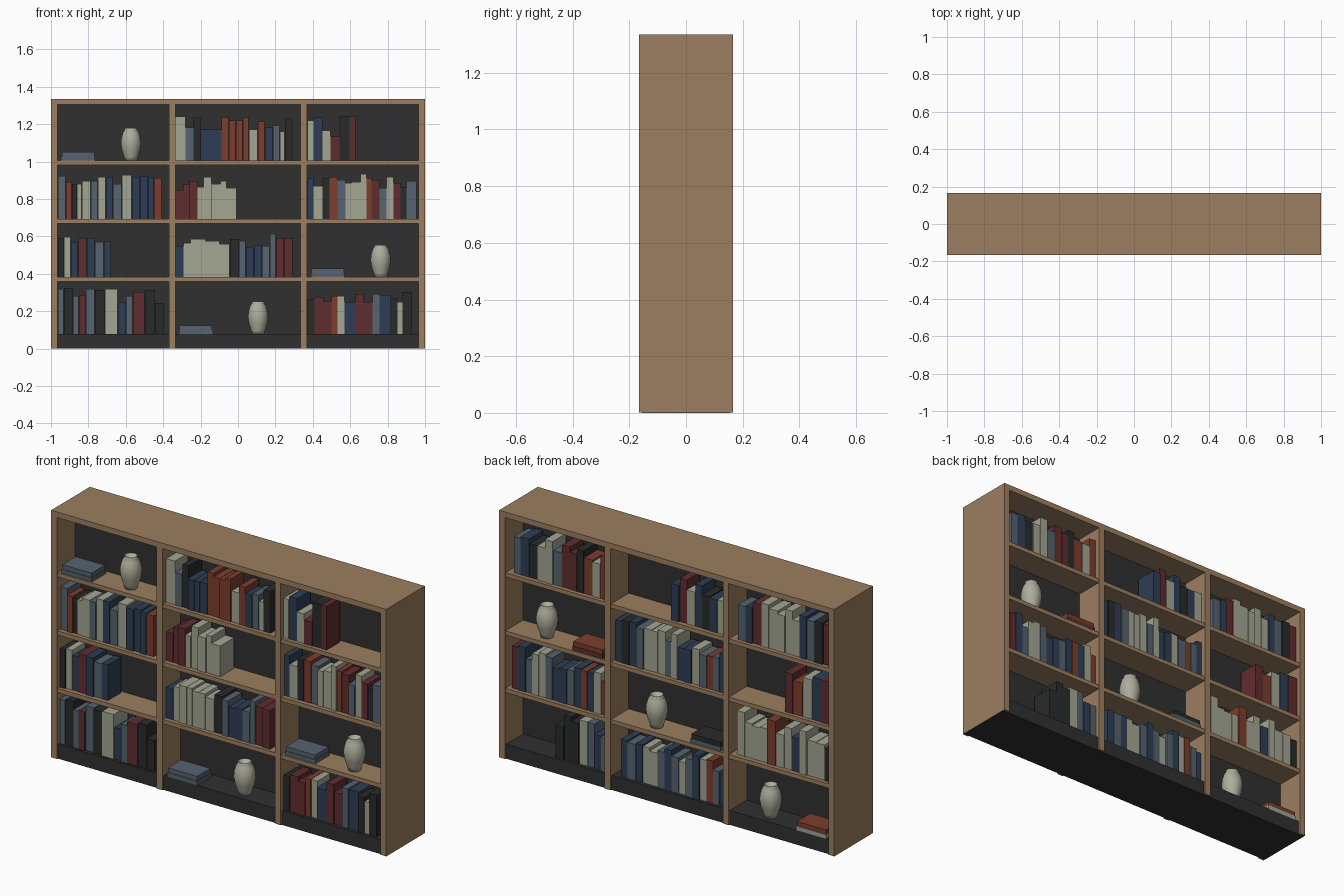
import bpy, bmesh, math, random
from mathutils import Matrix, Vector

if "Cube" in bpy.data.objects:
    bpy.data.objects.remove(bpy.data.objects["Cube"])

random.seed(4)

# flat colours
COLOURS = {
    "w": ("oak wood", (0.33, 0.21, 0.115)),
    "d": ("dark panel", (0.030, 0.030, 0.030)),
    "c": ("cream cover", (0.37, 0.38, 0.29)),
    "r": ("rust cover", (0.20, 0.047, 0.026)),
    "m": ("maroon cover", (0.118, 0.026, 0.028)),
    "n": ("navy cover", (0.027, 0.048, 0.090)),
    "s": ("slate cover", (0.093, 0.125, 0.160)),
    "b": ("black cover", (0.022, 0.023, 0.023)),
    "v": ("vase glaze", (0.42, 0.42, 0.33)),
}
KEYS = list(COLOURS)
MATS = []
for label, rgb in COLOURS.values():
    m = bpy.data.materials.new(label)
    m.diffuse_color = (*rgb, 1)
    m.use_nodes = True
    m.node_tree.nodes["Principled BSDF"].inputs["Base Color"].default_value = m.diffuse_color
    MATS.append(m)


def add_box(bm, lo, hi, key):
    lo, hi = Vector(lo), Vector(hi)
    size = hi - lo
    mat = Matrix.Translation((lo + hi) / 2) @ Matrix.Diagonal((abs(size.x), abs(size.y), abs(size.z), 1))
    verts = bmesh.ops.create_cube(bm, size=1, matrix=mat)["verts"]
    for f in {f for v in verts for f in v.link_faces}:
        f.material_index = KEYS.index(key)


def finish(name, bm):
    mesh = bpy.data.meshes.new(name)
    bm.to_mesh(mesh)
    bm.free()
    for m in MATS:
        mesh.materials.append(m)
    ob = bpy.data.objects.new(name, mesh)
    bpy.context.collection.objects.link(ob)
    return ob


def box(name, lo, hi, key):
    bm = bmesh.new()
    add_box(bm, lo, hi, key)
    return finish(name, bm)


# carcass
D, H, T = 0.165, 1.335, 0.035
BAYS = [(-0.965, -0.37), (-0.335, 0.335), (0.37, 0.965)]
FLOORS = [1.006, 0.692, 0.382, 0.078]       # top row first
for i, x in enumerate((-1, -0.37, 0.335, 0.965)):
    box(f"upright_{i}", (x, -D, 0.002), (x + T, D, H - 0.03), "w")
box("top_board", (-1, -D, H - 0.03), (1, D, H), "w")
box("plinth", (-0.998, -0.155, 0), (0.998, 0.155, FLOORS[3]), "d")
for x0, x1 in BAYS:
    box("back_panel", (x0, -0.01, FLOORS[3]), (x1, 0.01, H - 0.03), "d")
    for z in FLOORS[:3]:
        box("shelf", (x0, -D + 0.004, z - 0.023), (x1, D - 0.004, z), "w")

U = 0.00535  # book size unit


def books(side, row, col, colours, widths, heights):
    """Row of upright books from the low-x end; side -1 front, +1 back."""
    bm = bmesh.new()
    x, z = BAYS[col][0] + 0.002, FLOORS[row]
    for key, w, h in zip(colours, widths, heights):
        y = 0.14 + random.uniform(-0.006, 0.004)
        depth = random.uniform(0.108, 0.122)
        add_box(bm, (x, side * y, z), (x + w * U - 0.0015, side * (y - depth), z + h * U), key)
        x += w * U
    finish("book_row", bm)


def back_books(row, col, seen, end):
    """Back row, colours listed as seen from behind (high x to low x)."""
    w = [random.uniform(0.85, 1.15) for _ in seen]
    k = (end - BAYS[col][0]) / sum(w) / U
    books(1, row, col, seen[::-1], [a * k for a in w], [random.uniform(32, 45) for _ in seen])


def vase_and_stack(side, row, col, upper, lower):
    x0, x1 = BAYS[col]
    z = FLOORS[row]
    # two flat books
    bm = bmesh.new()
    x = x0 + 0.02
    add_box(bm, (x, side * 0.155, z), (x + 0.18, side * 0.035, z + 0.022), lower)
    add_box(bm, (x + 0.003, side * 0.152, z + 0.022), (x + 0.177, side * 0.038, z + 0.046), upper)
    finish("book_stack", bm)
    # lathed vase with a small open neck
    profile = [(0, 0), (0.032, 0), (0.037, 0.02), (0.049, 0.055), (0.055, 0.09), (0.052, 0.12),
               (0.043, 0.15), (0.033, 0.165), (0.034, 0.173), (0.028, 0.173), (0.026, 0.155), (0, 0.15)]
    bm = bmesh.new()
    vs = [bm.verts.new((r, 0, h)) for r, h in profile]
    es = [bm.edges.new(p) for p in zip(vs, vs[1:])]
    bmesh.ops.spin(bm, geom=vs + es, cent=(0, 0, 0), axis=(0, 0, 1), angle=2 * math.pi, steps=20)
    bmesh.ops.remove_doubles(bm, verts=bm.verts, dist=0.0005)
    bmesh.ops.recalc_face_normals(bm, faces=bm.faces)
    for f in bm.faces:
        f.material_index = KEYS.index("v")
        f.smooth = True
    ob = finish("vase", bm)
    ob.location = (x0 + (x1 - x0) * 0.66, side * 0.095, z)


# front contents
vase_and_stack(-1, 0, 0, "s", "s")
books(-1, 0, 1, "csbnnnrrrrcrnscb",
      [10, 8, 7, 7, 6, 8, 7, 7, 7, 6, 9, 7, 8, 7, 5, 8],
      [44, 33, 43, 31, 31, 31, 43, 40, 40, 43, 31, 39, 33, 35, 29, 42])
books(-1, 0, 2, "cncmbm", [6, 9, 8, 9, 10, 6], [40, 43, 30, 24, 44, 44])
books(-1, 1, 0, "srbccscnscnnnr",
      [8, 6, 5, 5, 9, 7, 8, 7, 9, 10, 8, 8, 6, 8],
      [43, 37, 35, 35, 38, 38, 42, 42, 35, 44, 42, 43, 42, 41])
books(-1, 1, 1, "mmmccccc", [8, 6, 8, 6, 8, 9, 6, 10], [29, 35, 38, 32, 42, 35, 38, 31])
books(-1, 1, 2, "ncbrscccrmscmbs",
      [6, 9, 7, 8, 8, 6, 9, 6, 5, 8, 7, 7, 7, 6, 10],
      [41, 33, 41, 42, 39, 36, 37, 45, 41, 39, 31, 42, 36, 32, 38])
books(-1, 2, 0, "bcnmnsn", [6, 7, 7, 9, 8, 9, 7], [39, 40, 35, 39, 39, 35, 36])
books(-1, 2, 1, "nccccccbsnnssmm",
      [8, 7, 9, 6, 7, 7, 10, 9, 7, 8, 8, 8, 6, 8, 9],
      [31, 34, 38, 38, 36, 36, 33, 38, 36, 30, 32, 31, 43, 39, 39])
vase_and_stack(-1, 2, 2, "s", "s")
books(-1, 3, 0, "sbsmsbcnsmbb",
      [6, 9, 6, 7, 9, 10, 13, 8, 7, 12, 10, 9],
      [45, 46, 38, 39, 45, 44, 45, 32, 38, 42, 44, 31])
vase_and_stack(-1, 3, 1, "s", "s")
books(-1, 3, 2, "bmmrcnmmsnbcb",
      [7, 9, 8, 6, 7, 11, 8, 9, 7, 11, 7, 5, 9],
      [35, 37, 33, 38, 38, 32, 40, 32, 40, 39, 36, 32, 42])

# back contents
back_books(0, 2, "snbccsmmbrcr", 0.93)
back_books(0, 1, "nmcnbnc", -0.01)
back_books(0, 0, "snmcccccnsbm", -0.41)
vase_and_stack(1, 1, 2, "r", "m")
back_books(1, 1, "nbnscccscnncsrsn", 0.325)
back_books(1, 0, "mrcnm", -0.69)
back_books(2, 2, "mnsccsnnsnrncr", 0.94)
vase_and_stack(1, 2, 1, "b", "s")
back_books(2, 0, "ccccrccncccb", -0.40)
back_books(3, 2, "bbbcsns", 0.68)
back_books(3, 1, "nsnccsnscsncrsn", 0.29)
vase_and_stack(1, 3, 0, "r", "c")
